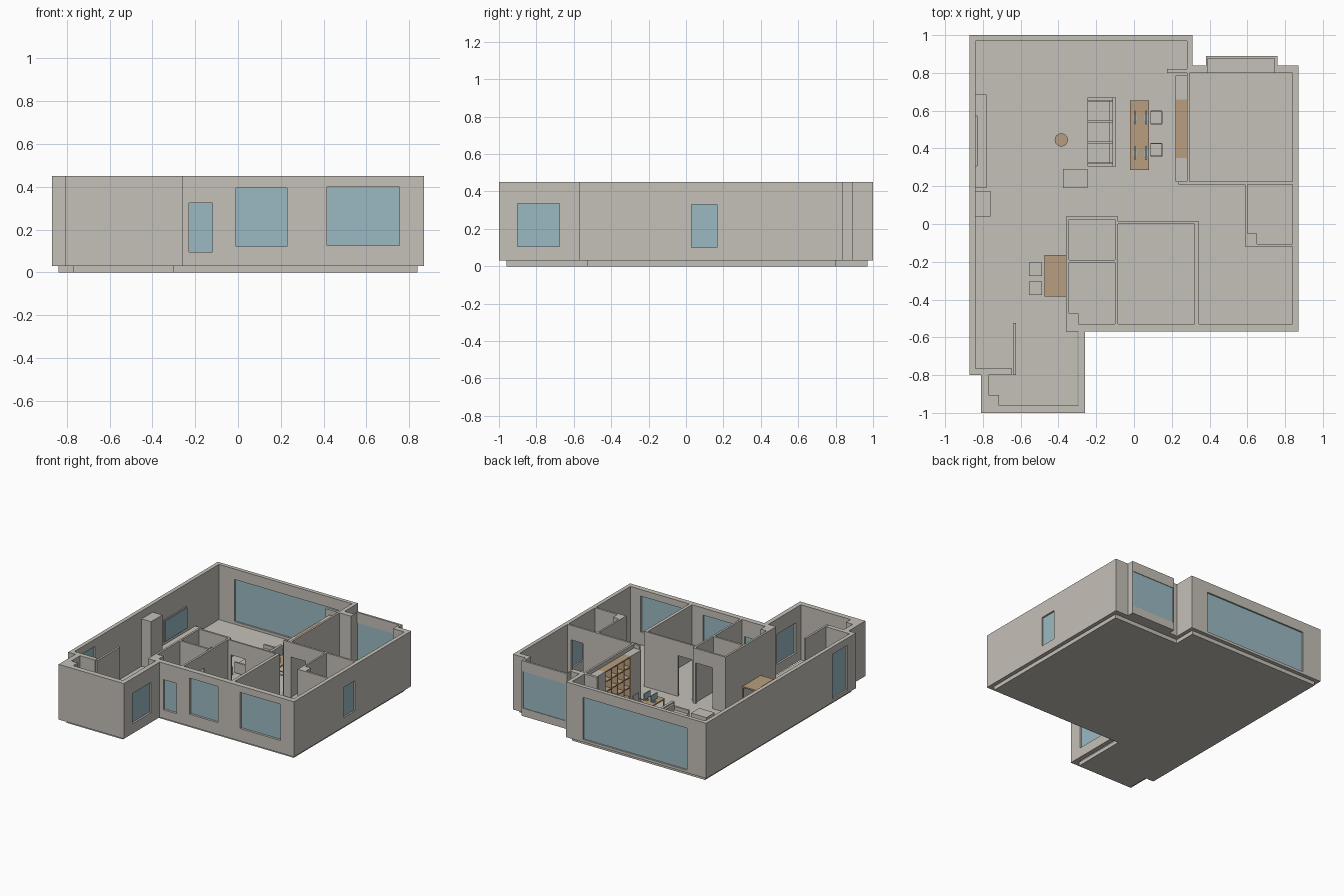
import bpy
import bmesh
from mathutils import Matrix, Vector

default_cube = bpy.data.objects.get("Cube")
if default_cube:
    bpy.data.objects.remove(default_cube)


def make_material(name, red, green, blue):
    material = bpy.data.materials.new(name)
    material.use_nodes = True
    colour = (red, green, blue, 1)
    material.diffuse_color = colour
    material.node_tree.nodes["Principled BSDF"].inputs["Base Color"].default_value = colour
    return material


plaster = make_material("warm grey plaster", .56, .53, .48)
glass = make_material("pale blue glass", .33, .49, .55)
wood = make_material("light brown wood", .48, .34, .21)

FLOOR, TOP, DOOR = .03, .45, .34


def finish(name, mesh_builder, material):
    mesh = bpy.data.meshes.new(name)
    bmesh.ops.recalc_face_normals(mesh_builder, faces=mesh_builder.faces)
    mesh_builder.to_mesh(mesh)
    mesh_builder.free()
    mesh.materials.append(material)
    part = bpy.data.objects.new(name, mesh)
    bpy.context.collection.objects.link(part)
    return part


def boxes(name, material, *bounds):
    """One object made of boxes, each given as x range, y range, z range."""
    builder = bmesh.new()
    for ranges in bounds:
        low, high = (Vector([pair[end] for pair in ranges]) for end in (0, 1))
        size = high - low
        matrix = Matrix.Translation((low + high) / 2) @ Matrix.Diagonal((*size, 1))
        bmesh.ops.create_cube(builder, size=1, matrix=matrix)
    return finish(name, builder, material)


def cylinder(name, material, x, y, bottom, top, radius, sides=24):
    builder = bmesh.new()
    bmesh.ops.create_cone(builder, cap_ends=True, segments=sides, radius1=radius,
                          radius2=radius, depth=top - bottom,
                          matrix=Matrix.Translation((x, y, (bottom + top) / 2)))
    return finish(name, builder, material)


def wall(name, xs, ys, doors=(), windows=()):
    """A straight wall, split round its openings; windows also get a pane."""
    along_x = xs[1] - xs[0] > ys[1] - ys[0]
    start, end = xs if along_x else ys

    def piece(span, heights):
        return (span, ys, heights) if along_x else (xs, span, heights)

    pieces = []
    openings = [(a, b, FLOOR, DOOR) for a, b in doors] + list(windows)
    for a, b, low, high in sorted(openings):
        pieces.append(piece((start, a), (FLOOR, TOP)))
        pieces.append(piece((a, b), (high, TOP)))
        if low > FLOOR:
            pieces.append(piece((a, b), (FLOOR, low)))
        start = b
    pieces.append(piece((start, end), (FLOOR, TOP)))
    boxes(name, plaster, *pieces)
    for a, b, low, high in windows:
        across = ys if along_x else xs
        middle = sum(across) / 2
        pane = (middle - .003, middle + .003)
        ranges = ((a, b), pane) if along_x else (pane, (a, b))
        boxes(name + "_window_pane", glass, (*ranges, (low, high)))


# Floor slab, inset below the outer walls
outline = [(-.84, .97), (.28, .97), (.28, .8), (.84, .8), (.84, -.53),
           (-.3, -.53), (-.3, -.96), (-.77, -.96), (-.77, -.79), (-.84, -.79)]
builder = bmesh.new()
base = builder.faces.new([builder.verts.new((x, y, 0)) for x, y in outline])
extruded = bmesh.ops.extrude_face_region(builder, geom=[base], use_keep_orig=True)
raised = [item for item in extruded["geom"] if isinstance(item, bmesh.types.BMVert)]
bmesh.ops.translate(builder, verts=raised, vec=(0, 0, FLOOR))
finish("floor_slab", builder, plaster)

# Outer walls
wall("living_back_wall", (-.87, .31), (.97, 1), windows=[(-.71, .165, .05, .37)])
wall("left_wall", (-.87, -.84), (-.8, .97), windows=[(-.7, -.52, .055, .395)])
wall("living_corner_wall", (.28, .31), (.8, .97))
wall("bedroom_back_wall_inner", (.31, .39), (.8, .84))
wall("bedroom_back_wall_outer", (.745, .87), (.8, .84))
wall("right_wall", (.84, .87), (-.57, .8), windows=[(.03, .165, .1, .33)])
wall("front_wall", (-.36, .84), (-.57, -.53),
     windows=[(-.23, -.12, .095, .325), (-.01, .23, .12, .395), (.415, .755, .125, .4)])
wall("entry_side_wall", (-.295, -.26), (-1, -.57), windows=[(-.9, -.675, .105, .335)])
wall("entry_front_wall", (-.81, -.295), (-1, -.96))
wall("entry_left_wall", (-.81, -.77), (-.96, -.79))
wall("entry_return_wall", (-.84, -.645), (-.8, -.765))

# Bay window with its raised sill
wall("bay_front", (.38, .76), (.875, .89), windows=[(.39, .75, .09, .37)])
wall("bay_inner_side", (.38, .39), (.83, .88))
wall("bay_outer_side", (.745, .76), (.83, .88))
boxes("bay_sill", plaster, ((.385, .75), (.8, .88), (FLOOR, .09)))

# Inner walls
wall("kitchen_screen", (-.64, -.625), (-.8, -.525))
wall("living_stub_wall", (.175, .28), (.8, .82))
wall("bedroom_living_wall", (.28, .295), (.21, .8))
wall("bedroom_corridor_wall", (.235, .84), (.21, .225), doors=[(.3, .42), (.71, .81)])
wall("bathroom_side_wall", (.587, .6), (-.12, .21))
wall("bathroom_front_wall", (.587, .84), (-.12, -.105))
wall("store_back_wall", (-.36, -.085), (.025, .04), doors=[(-.25, -.11)])
wall("store_left_wall", (-.36, -.345), (-.53, .025))
wall("store_divider", (-.345, -.1), (-.205, -.19))
wall("middle_room_left_wall", (-.1, -.085), (-.53, .025), doors=[(-.4, -.28)])
wall("middle_room_back_wall", (-.085, .344), (0, .013), doors=[(-.06, .06)])
wall("middle_room_right_wall", (.32, .344), (-.53, 0))

# Corner shafts
boxes("bathroom_shaft", plaster, ((.6, .65), (-.105, -.05), (FLOOR, TOP)))
boxes("store_shaft", plaster, ((-.345, -.295), (-.53, -.475), (FLOOR, TOP)))
boxes("entry_shaft", plaster, ((-.77, -.715), (-.96, -.905), (FLOOR, TOP)))

# Media wall
boxes("tall_cabinet", plaster, ((-.84, -.76), (.04, .175), (FLOOR, .39)))
boxes("media_unit", plaster, ((-.84, -.78), (.19, .685), (FLOOR, .09)))
boxes("television_body", plaster, ((-.84, -.832), (.305, .575), (.115, .28)))
boxes("television_screen", glass, ((-.832, -.826), (.31, .57), (.12, .275)))

# Bookcase between two closed cupboards
case, left, right, height = (.22, .28), .35, .66, .42
boxes("cupboards", plaster, (case, (.225, left), (FLOOR, height)),
      (case, (right, .785), (FLOOR, height)))
boards = [((.272, .28), (left, right), (FLOOR, height))]
columns, rows, board = 4, 5, .008
for i in range(columns + 1):
    y = left + (right - left - board) * i / columns
    boards.append((case, (y, y + board), (FLOOR, height)))
for i in range(rows + 1):
    z = FLOOR + (height - FLOOR - board) * i / rows
    boards.append((case, (left, right), (z, z + board)))
boxes("bookcase", wood, *boards)

# Sofa, ottoman and coffee table
boxes("sofa_base", plaster, ((-.245, -.095), (.305, .67), (.04, .07)))
boxes("sofa_back", plaster, ((-.115, -.095), (.305, .67), (.07, .15)))
for y in (.305, .655):
    boxes("sofa_arm", plaster, ((-.245, -.115), (y, y + .015), (.07, .12)))
for i in range(3):
    y = .322 + i * .111
    boxes("sofa_cushion", plaster, ((-.245, -.13), (y, y + .108), (.07, .095)),
          ((-.13, -.115), (y, y + .108), (.07, .14)))
boxes("ottoman", plaster, ((-.375, -.245), (.19, .29), (FLOOR, .09)))
cylinder("coffee_table_top", wood, -.385, .445, .082, .09, .035)
cylinder("coffee_table_leg", wood, -.385, .445, FLOOR, .082, .008)


def table(name, xs, ys, top):
    leg = .008
    legs = [((x, x + leg), (y, y + leg), (FLOOR, top))
            for x in (xs[0], xs[1] - leg) for y in (ys[0], ys[1] - leg)]
    boxes(name, wood, (xs, ys, (top - .01, top)), *legs)


def seat(name, xs, ys, height):
    leg = .007
    legs = [((x, x + leg), (y, y + leg), (FLOOR, height))
            for x in (xs[0], xs[1] - leg) for y in (ys[0], ys[1] - leg)]
    boxes(name, plaster, (xs, ys, (height - .01, height)), *legs)


# Work desk with screens and chairs
table("work_desk", (-.02, .08), (.285, .655), .14)
for y in (.375, .563):
    for x in (.003, .062):
        boxes("monitor_screen", glass, ((x, x + .006), (y - .037, y + .037), (.155, .2)))
        boxes("monitor_stand", glass, ((x, x + .005), (y - .006, y + .006), (.14, .155)),
              ((x - .008, x + .014), (y - .014, y + .014), (.14, .143)))
    yc = y + .018 if y < .5 else y
    seat("desk_chair_seat", (.085, .145), (yc - .032, yc + .032), .1)
    boxes("desk_chair_back", plaster, ((.143, .152), (yc - .032, yc + .032), (.1, .17)))
    for side in (-.037, .031):
        boxes("desk_chair_arm", plaster,
              ((.09, .148), (yc + side, yc + side + .006), (.12, .126)))

# Dining table with stools
table("dining_table", (-.475, -.36), (-.385, -.165), .15)
for y in (-.375, -.275):
    seat("dining_stool", (-.555, -.487), (y, y + .07), .1)
